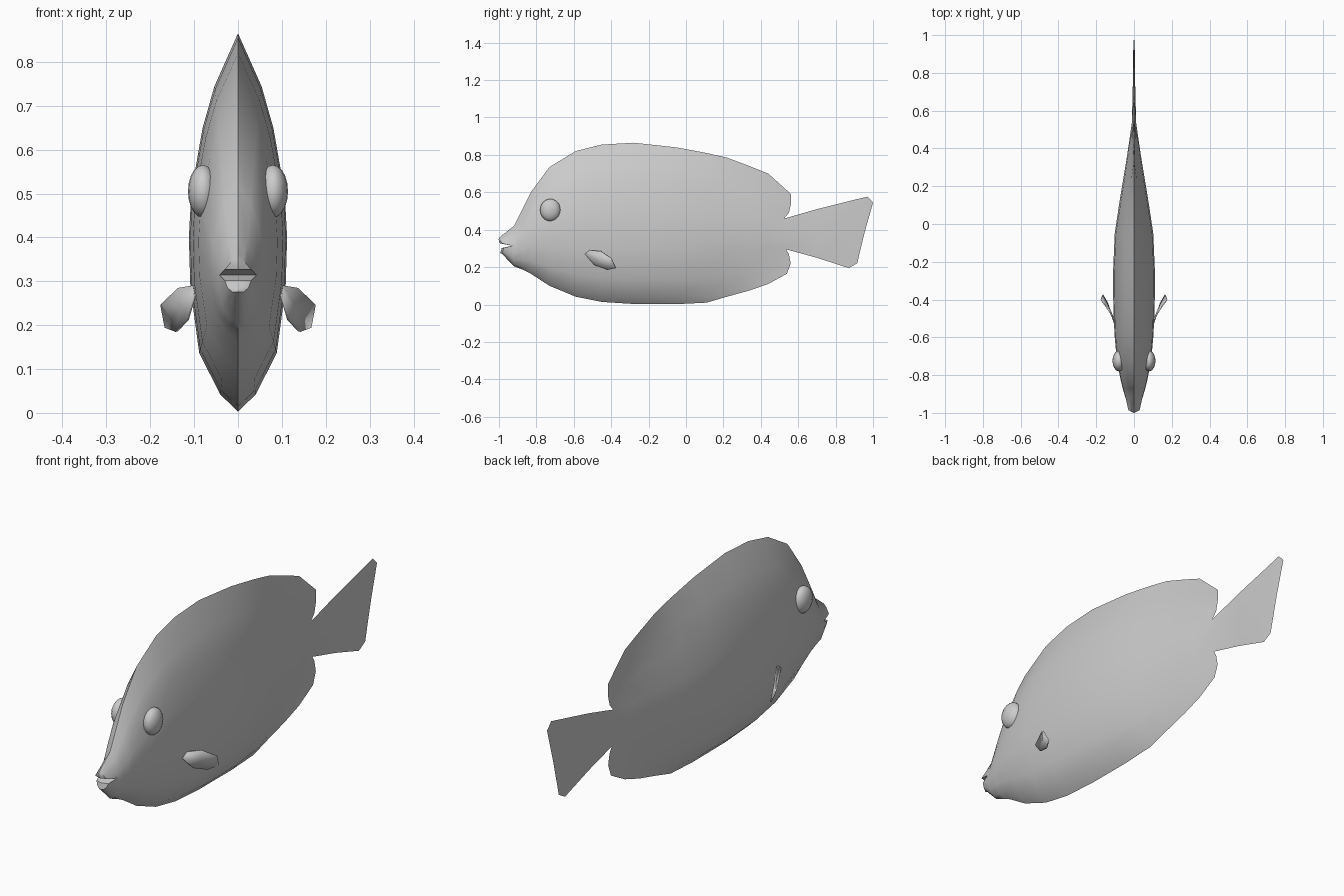
import bpy, bmesh, math
from mathutils import Vector

if "Cube" in bpy.data.objects:
    bpy.data.objects.remove(bpy.data.objects["Cube"])

grey = bpy.data.materials.new("plain_grey")
grey.diffuse_color = (0.6, 0.6, 0.6, 1)
grey.use_nodes = True
grey.node_tree.nodes["Principled BSDF"].inputs["Base Color"].default_value = grey.diffuse_color


def finish(name, bm, angle=40):
    bmesh.ops.remove_doubles(bm, verts=bm.verts, dist=0.0005)
    bmesh.ops.recalc_face_normals(bm, faces=bm.faces)
    mesh = bpy.data.meshes.new(name)
    bm.to_mesh(mesh)
    bm.free()
    mesh.materials.append(grey)
    ob = bpy.data.objects.new(name, mesh)
    bpy.context.collection.objects.link(ob)
    bpy.ops.object.select_all(action='DESELECT')
    ob.select_set(True)
    bpy.context.view_layer.objects.active = ob
    bpy.ops.object.shade_smooth_by_angle(angle=math.radians(angle))
    return ob


def loft(bm, rings, side):
    """Skin open rings of points, mirrored in x by side."""
    grid = [[bm.verts.new((p[0] * side, p[1], p[2])) for p in r] for r in rings]
    for a, b in zip(grid, grid[1:]):
        for i in range(len(a) - 1):
            quad = (a[i], a[i + 1], b[i + 1], b[i])
            bm.faces.new(quad)


# Cross-section: height fractions, and half widths for belly and for the finned rear
HEIGHT = [0, .045, .155, .33, .46, .58, .75, .86, 1]
BELLY = [0, .36, .79, .97, 1, .95, .72, .48, 0]
REAR = [0, .12, .45, .9, 1, .85, .45, .16, 0]

# Stations: y, top z, bottom z, half width
STATIONS = [(-.92, .42, .205, .045), (-.87, .52, .185, .06), (-.83, .60, .165, .07),
            (-.73, .735, .10, .09), (-.59, .82, .042, .103), (-.45, .855, .014, .109),
            (-.28, .865, .003, .112), (-.05, .84, .002, .102), (.11, .81, .01, .078),
            (.22, .785, .042, .06), (.34, .74, .075, .04), (.44, .70, .11, .025)]

# Lips with the mouth corner set back
lips = [(0, -.985, .272), (.012, -.985, .275), (.024, -.98, .285), (.03, -.975, .302),
        (.042, -.93, .314), (.03, -.985, .327), (.02, -.99, .338), (.012, -.992, .35),
        (0, -.99, .365)]
lip_middle = [(0, p[1] - (0.01 if 0 < i < 8 and i != 4 else 0), p[2]) for i, p in enumerate(lips)]

rings = [lip_middle, lips]
for y, top, bot, hw in STATIONS:
    w = min(1, max(0, (y + .1) / .5))
    rings.append([(hw * (b * (1 - w) + r * w), y, bot + t * (top - bot))
                  for t, b, r in zip(HEIGHT, BELLY, REAR)])

# Trailing edges of the upper and lower fins, joined to the tail root
rings.append([(0, .54, .165), (0, .56, .22), (0, .55, .27), (0, .535, .295), (.012, .53, .38),
              (0, .525, .46), (0, .55, .49), (0, .562, .54), (0, .562, .59)])

# Tail fin
tail = [rings[-1][3:6],
        [(0, .70, .25), (.007, .70, .38), (0, .70, .51)],
        [(0, .87, .195), (.004, .92, .385), (0, .97, .577)],
        [(0, .915, .22), (.0, .955, .385), (0, 1, .545)]]

bm = bmesh.new()
for side in (1, -1):
    loft(bm, rings, side)
    loft(bm, tail, side)
finish("body_with_tail", bm)

# Eyes
for side, label in ((1, "right"), (-1, "left")):
    bm = bmesh.new()
    bmesh.ops.create_uvsphere(bm, u_segments=16, v_segments=10, radius=1)
    for v in bm.verts:
        v.co = Vector((v.co.x * .034 + side * .08, v.co.y * .055 - .725, v.co.z * .06 + .505))
    finish("eye_" + label, bm, 60)

# Side fins: outward curving leaf outline
LEAF = [(.098, -.54, .27), (.1, -.515, .29), (.135, -.455, .285), (.175, -.40, .247),
        (.165, -.375, .195), (.14, -.42, .185), (.115, -.49, .212)]
for side, label in ((1, "right"), (-1, "left")):
    bm = bmesh.new()
    ring = [bm.verts.new((x * side, y, z)) for x, y, z in LEAF]
    mid = bm.verts.new((.128 * side, -.455, .24))
    for i in range(len(ring)):
        bm.faces.new((ring[i], ring[(i + 1) % len(ring)], mid))
    fin = finish("side_fin_" + label, bm)
    solid = fin.modifiers.new("thickness", 'SOLIDIFY')
    solid.thickness = .006
    solid.offset = 0
